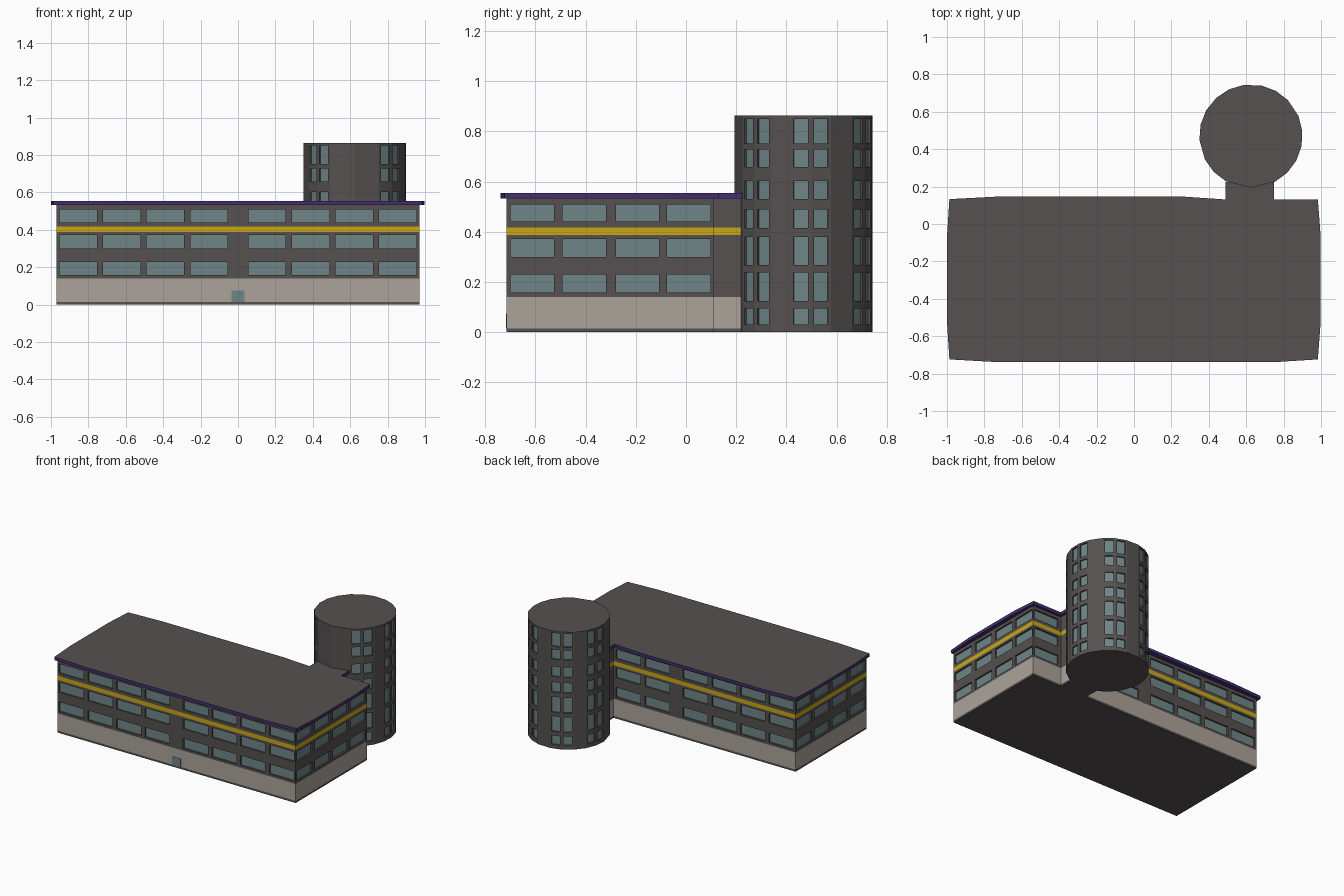
import bpy, bmesh, math
from mathutils import Vector

if "Cube" in bpy.data.objects:
    bpy.data.objects.remove(bpy.data.objects["Cube"])


def material(name, rgb):
    m = bpy.data.materials.new(name)
    m.diffuse_color = (*rgb, 1)
    m.use_nodes = True
    m.node_tree.nodes["Principled BSDF"].inputs["Base Color"].default_value = m.diffuse_color
    return m


WALL = material("wall_grey", (0.09, 0.082, 0.08))
GLASS = material("window_glass", (0.16, 0.235, 0.245))
STONE = material("beige_stone", (0.41, 0.37, 0.32))
YELLOW = material("yellow_band", (0.60, 0.39, 0.008))
PURPLE = material("purple_trim", (0.055, 0.028, 0.16))


def finish(name, bm, *mats):
    bmesh.ops.remove_doubles(bm, verts=bm.verts, dist=1e-5)
    me = bpy.data.meshes.new(name)
    bm.to_mesh(me)
    bm.free()
    for m in mats:
        me.materials.append(m)
    ob = bpy.data.objects.new(name, me)
    bpy.context.collection.objects.link(ob)
    return ob


def quad(bm, pts, mat=0):
    f = bm.faces.new([bm.verts.new(p) for p in pts])
    f.material_index = mat
    return f


def edges(outline):
    return list(zip(outline, outline[1:] + outline[:1]))


def ribbon(bm, outline, z0, z1, mat=0):
    for a, b in edges(outline):
        quad(bm, [(*a, z0), (*b, z0), (*b, z1), (*a, z1)], mat)


def cap(bm, outline, z, up=True, mat=0):
    pts = [(*p, z) for p in outline]
    quad(bm, pts if up else pts[::-1], mat)


def window_wall(bm, a, b, z0, z1, cols, rows, depth=0.012):
    """Wall from a to b with recessed windows at every column/row crossing."""
    a, b = Vector((*a, 0)), Vector((*b, 0))
    d = (b - a).normalized()
    inward = Vector((-d.y, d.x, 0)) * depth
    us = [0] + [u for c in cols for u in c] + [(b - a).length]
    zs = [z0] + [z for r in rows for z in r] + [z1]
    for i in range(len(us) - 1):
        for j in range(len(zs) - 1):
            ring = [a + d * u + Vector((0, 0, z)) for u, z in
                    ((us[i], zs[j]), (us[i+1], zs[j]), (us[i+1], zs[j+1]), (us[i], zs[j+1]))]
            if i % 2 and j % 2:
                inner = [p + inward for p in ring]
                quad(bm, inner, 1)
                for k in range(4):
                    n = (k + 1) % 4
                    quad(bm, [ring[k], ring[n], inner[n], inner[k]])
            else:
                quad(bm, ring)


# Main block footprint, including the link to the tower
W, F, B = 0.97, -0.715, 0.112
foot = [(-W, F), (W, F), (W, B), (0.73, B), (0.73, 0.225), (0.51, 0.225), (0.51, B), (-W, B)]
half = [(0.055, 0.255), (0.29, 0.49), (0.522, 0.722), (0.755, 0.955)]
xs = [(-q, -p) for p, q in reversed(half)] + half
ys = [(-0.70, -0.527), (-0.492, -0.318), (-0.28, -0.108), (-0.075, 0.097)]
columns = {
    0: [(p + W, q + W) for p, q in xs],
    1: [(p - F, q - F) for p, q in ys],
    2: [(W - 0.955, W - 0.755)],
    6: [(0.51 - q, 0.51 - p) for p, q in reversed(xs[:6])],
    7: [(B - q, B - p) for p, q in reversed(ys)],
}

# Window storeys
bm = bmesh.new()
for z0, z1, rows in ((0.14, 0.388, [(0.157, 0.229), (0.30, 0.372)]),
                     (0.418, 0.535, [(0.44, 0.509)])):
    for i, (a, b) in enumerate(edges(foot)):
        window_wall(bm, a, b, z0, z1, columns.get(i, []), rows if i in columns else [])
finish("main_storeys", bm, WALL, GLASS)

# Plinth, stone ground floor and yellow band
bm = bmesh.new()
ribbon(bm, foot, 0, 0.015)
cap(bm, foot, 0, up=False)
finish("plinth", bm, WALL)
for name, z0, z1, mat in (("stone_ground_floor", 0.015, 0.14, STONE),
                          ("yellow_band", 0.388, 0.418, YELLOW)):
    bm = bmesh.new()
    ribbon(bm, foot, z0, z1)
    finish(name, bm, mat)

# Entrance door
bm = bmesh.new()
door = [(-0.035, F - 0.003), (0.035, F - 0.003), (0.035, F + 0.01), (-0.035, F + 0.01)]
ribbon(bm, door, 0.015, 0.075)
cap(bm, door, 0.075)
cap(bm, door, 0.015, up=False)
finish("entrance_door", bm, GLASS)

# Overhanging roof with gently bowed edges
roof = [(-0.987, -0.724), (-0.72, -0.739), (0.745, -0.739), (0.983, -0.724),
        (0.998, -0.525), (0.998, -0.065), (0.983, 0.131), (0.748, 0.131),
        (0.748, 0.225), (0.49, 0.225), (0.49, 0.131), (0.257, 0.147),
        (-0.72, 0.147), (-0.987, 0.133), (-1.0, -0.07), (-1.0, -0.525)]
bm = bmesh.new()
ribbon(bm, roof, 0.532, 0.555, 1)
cap(bm, roof, 0.555)
cap(bm, roof, 0.532, up=False, mat=1)
finish("main_roof", bm, WALL, PURPLE)

# Round tower: pairs of window faces separated by blank faces
CX, CY, R, H = 0.625, 0.47, 0.276, 0.863
pairs = [-45, 6, 61, 115, 167, 224]
angles = [(c + o, o < 17) for c in pairs for o in (-17, 0, 17)] + [(270, False)]
ring = [(CX + R * math.cos(math.radians(t)), CY + R * math.sin(math.radians(t))) for t, _ in angles]
levels = [(0.03, 0.095), (0.125, 0.237), (0.267, 0.38), (0.415, 0.488),
          (0.53, 0.603), (0.658, 0.728), (0.752, 0.85)]
bm = bmesh.new()
for (a, b), (_, glazed) in zip(edges(ring), angles):
    w = math.dist(a, b)
    window_wall(bm, a, b, 0, H, [(0.012, w - 0.012)] if glazed else [],
                levels if glazed else [], 0.01)
finish("tower_walls", bm, WALL, GLASS)
bm = bmesh.new()
cap(bm, ring, H)
cap(bm, ring, 0, up=False)
finish("tower_roof_and_floor", bm, WALL)
